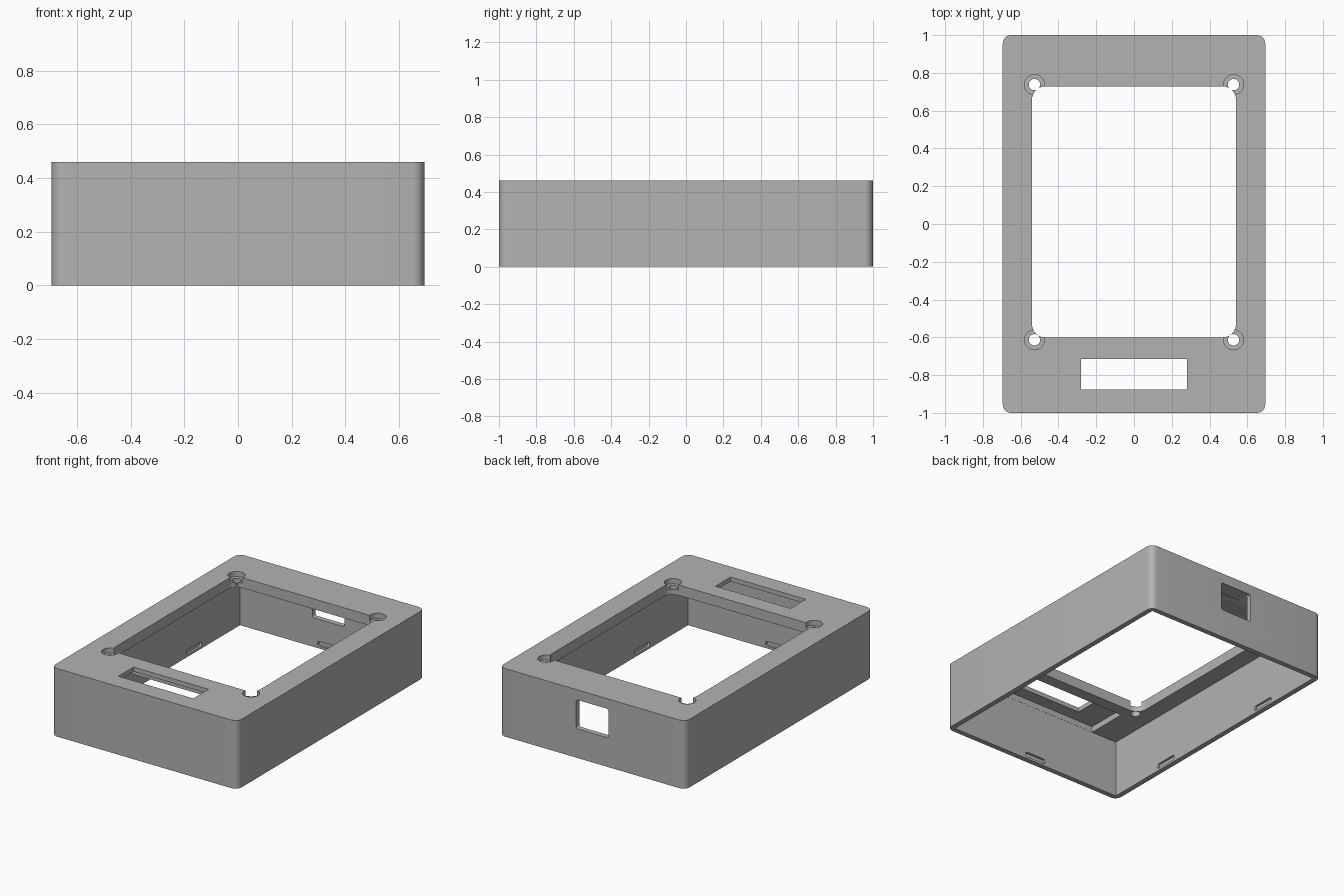
import bpy, bmesh, math

if "Cube" in bpy.data.objects:
    bpy.data.objects.remove(bpy.data.objects["Cube"], do_unlink=True)

HALF_W, HALF_L, HEIGHT = 0.695, 1.0, 0.46
WALL, CORNER = 0.035, 0.045
PLATE_Z, POCKET_Z = 0.39, 0.43

grey = bpy.data.materials.new("plain grey")
grey.use_nodes = True
colour = (0.45, 0.45, 0.45, 1)
grey.diffuse_color = colour
grey.node_tree.nodes["Principled BSDF"].inputs["Base Color"].default_value = colour


def make_object(name, bm):
    bmesh.ops.recalc_face_normals(bm, faces=bm.faces)
    mesh = bpy.data.meshes.new(name)
    bm.to_mesh(mesh)
    bm.free()
    mesh.materials.append(grey)
    obj = bpy.data.objects.new(name, mesh)
    bpy.context.collection.objects.link(obj)
    return obj


def block(name, x, y, z, radius=0, axis=2):
    """Box from (low, high) ranges, with edges along one axis rounded."""
    bm = bmesh.new()
    bmesh.ops.create_cube(bm, size=1)
    for v in bm.verts:
        for i, (low, high) in enumerate((x, y, z)):
            v.co[i] = high if v.co[i] > 0 else low
    if radius:
        others = [i for i in range(3) if i != axis]
        edges = [e for e in bm.edges
                 if all(abs(e.verts[0].co[i] - e.verts[1].co[i]) < 1e-5 for i in others)]
        bmesh.ops.bevel(bm, geom=edges, offset=radius, offset_type='OFFSET',
                        segments=8, profile=0.5, affect='EDGES')
    return make_object(name, bm)


def cylinder(name, x, y, z, radius):
    bm = bmesh.new()
    bmesh.ops.create_cone(bm, cap_ends=True, segments=32, radius1=radius,
                          radius2=radius, depth=z[1] - z[0])
    bmesh.ops.translate(bm, verts=bm.verts, vec=(x, y, (z[0] + z[1]) / 2))
    return make_object(name, bm)


def span(half, centre=0):
    return (centre - half, centre + half)


# Rounded outer shell
case = block("enclosure_cover", span(HALF_W), span(HALF_L), (0, HEIGHT), CORNER)

# Hollow inside, open below
in_x, in_y = HALF_W - WALL, HALF_L - WALL
cutters = [block("cavity_cutter", span(in_x), span(in_y), (-0.1, PLATE_Z))]

# Display window, small slot and the thinned pocket behind the slot
cutters += [
    block("window_cutter", span(0.54), (-0.6, 0.728), (0.3, 0.6), 0.07),
    block("pocket_cutter", span(0.465), (-in_y + 0.001, -0.68), (0.3, POCKET_Z)),
    block("slot_cutter", span(0.28), (-0.877, -0.715), (0.3, 0.6)),
]

# Cable port in the back wall
cutters.append(block("port_cutter", span(0.12), (0.9, 1.1), (0.197, 0.392), 0.015, axis=1))

# Counterbored screw holes at the window corners
for x in (-0.527, 0.527):
    for y in (-0.613, 0.738):
        cutters.append(cylinder("screw_hole_cutter", x, y, (0.3, 0.6), 0.03))
        cutters.append(cylinder("counterbore_cutter", x, y, (0.425, 0.6), 0.053))

# Snap-fit recesses low on the inner walls
low, depth, half = (0.015, 0.048), 0.015, 0.08
for side in (-1, 1):
    cutters.append(block("snap_cutter", span(half), span(depth, side * in_y), low, 0.012, axis=1))
    for y in (-0.475, 0.475):
        cutters.append(block("snap_cutter", span(depth, side * in_x), span(half, y), low, 0.012, axis=0))

# Cut everything, then discard the cutters
bpy.context.view_layer.objects.active = case
for cutter in cutters:
    mod = case.modifiers.new("cut", 'BOOLEAN')
    mod.operation = 'DIFFERENCE'
    mod.solver = 'EXACT'
    mod.object = cutter
    bpy.ops.object.modifier_apply(modifier=mod.name)
for cutter in cutters:
    bpy.data.objects.remove(cutter, do_unlink=True)

# Smooth the rounded corners and keep hard edges crisp
bpy.ops.object.select_all(action='DESELECT')
case.select_set(True)
bpy.ops.object.shade_smooth_by_angle(angle=math.radians(30))
